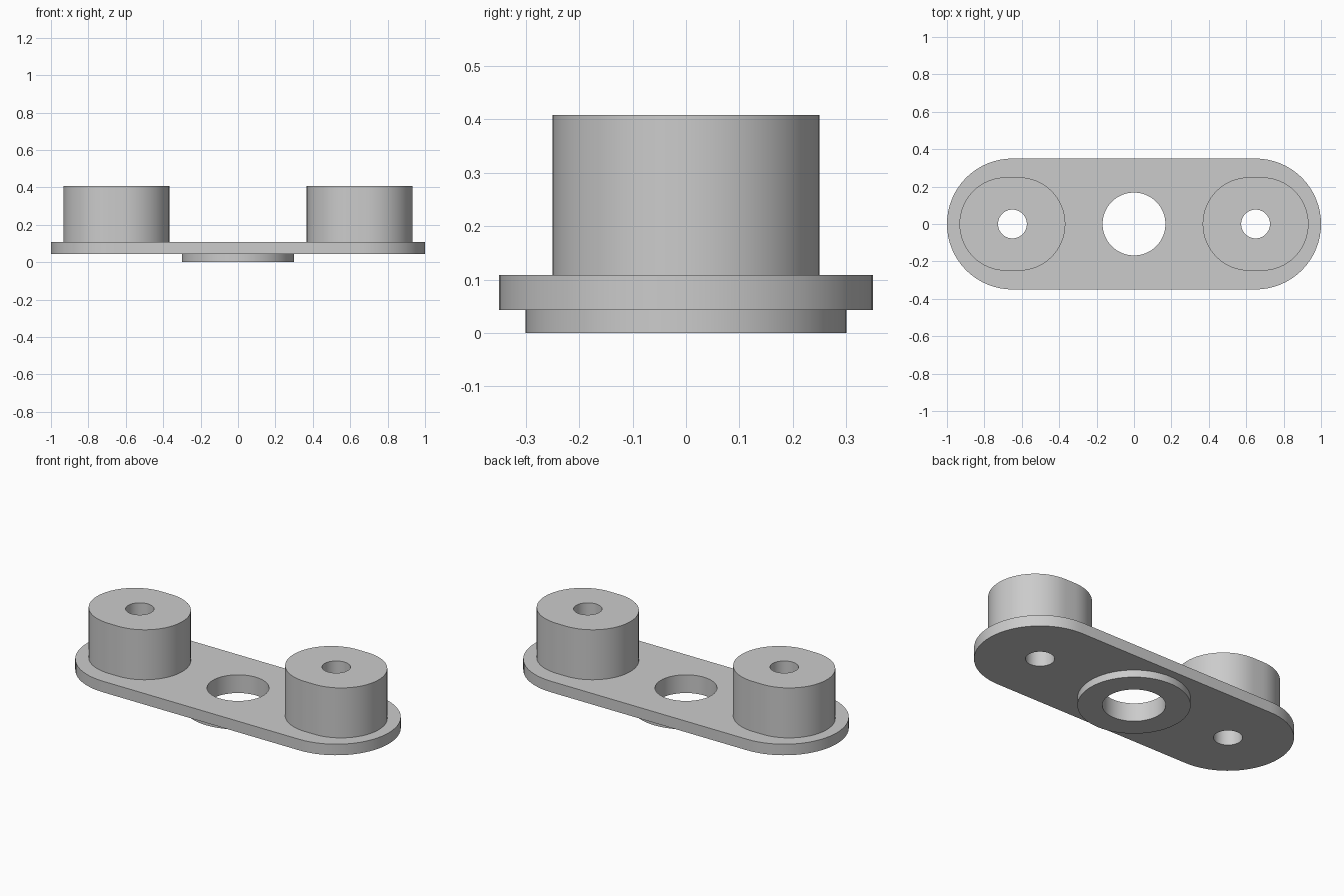
import bpy, bmesh, math
from mathutils import Vector

cube = bpy.data.objects.get("Cube")
if cube:
    bpy.data.objects.remove(cube, do_unlink=True)

grey = bpy.data.materials.new("light grey")
grey.use_nodes = True
colour = (0.6, 0.6, 0.6, 1)
grey.diffuse_color = colour
grey.node_tree.nodes["Principled BSDF"].inputs["Base Color"].default_value = colour

# Heights of the stacked levels
BASE, PLATE_LOW, PLATE_TOP, BOSS_TOP = 0, 0.043, 0.109, 0.408
BOSS_X = 0.65


def slot(cx, radius, half_straight=0, steps=32):
    """Counter-clockwise rounded slot outline, or a circle if it has no straight."""
    points = []
    for side, start in ((1, -math.pi / 2), (-1, math.pi / 2)):
        count = steps + 1 if half_straight else steps
        for i in range(count):
            a = start + math.pi * i / steps
            points.append((cx + side * half_straight + radius * math.cos(a),
                           radius * math.sin(a)))
    return points


def wall(bm, outline, z0, z1, inward=False):
    """Vertical wall along an outline, facing out or into a hole."""
    low = [bm.verts.new((x, y, z0)) for x, y in outline]
    high = [bm.verts.new((x, y, z1)) for x, y in outline]
    for i in range(len(outline)):
        j = (i + 1) % len(outline)
        quad = [low[i], low[j], high[j], high[i]]
        bm.faces.new(quad[::-1] if inward else quad)


def cap(bm, outlines, z, up):
    """Flat face bounded by the first outline, pierced by the others."""
    edges = []
    for outline in outlines:
        ring = [bm.verts.new((x, y, z)) for x, y in outline]
        edges += [bm.edges.new((ring[i - 1], ring[i])) for i in range(len(ring))]
    filled = bmesh.ops.triangle_fill(bm, edges=edges, use_beauty=True,
                                     normal=Vector((0, 0, 1)))
    for face in filled["geom"]:
        if isinstance(face, bmesh.types.BMFace):
            face.normal_update()
            if (face.normal.z > 0) != up:
                face.normal_flip()


def finish(name, bm):
    bmesh.ops.remove_doubles(bm, verts=bm.verts, dist=0.0001)
    mesh = bpy.data.meshes.new(name)
    bm.to_mesh(mesh)
    bm.free()
    mesh.materials.append(grey)
    obj = bpy.data.objects.new(name, mesh)
    bpy.context.collection.objects.link(obj)
    bpy.ops.object.select_all(action='DESELECT')
    obj.select_set(True)
    bpy.context.view_layer.objects.active = obj
    bpy.ops.object.shade_smooth_by_angle(angle=math.radians(30))


plate_edge = slot(0, 0.35, BOSS_X)
collar_edge = slot(0, 0.3)
centre_hole = slot(0, 0.168)
sides = {"left": BOSS_X, "right": -BOSS_X}
boss_edges = {s: slot(x, 0.25, 0.033) for s, x in sides.items()}
bolt_holes = {s: slot(x, 0.077) for s, x in sides.items()}

# Base plate, open where the bosses and the collar join it
bm = bmesh.new()
wall(bm, plate_edge, PLATE_LOW, PLATE_TOP)
cap(bm, [plate_edge, centre_hole, *boss_edges.values()], PLATE_TOP, True)
cap(bm, [plate_edge, collar_edge, *bolt_holes.values()], PLATE_LOW, False)
finish("base_plate", bm)

# Bosses, with bolt holes running through the plate
for side in sides:
    bm = bmesh.new()
    wall(bm, boss_edges[side], PLATE_TOP, BOSS_TOP)
    wall(bm, bolt_holes[side], PLATE_LOW, BOSS_TOP, inward=True)
    cap(bm, [boss_edges[side], bolt_holes[side]], BOSS_TOP, True)
    finish(side + "_boss", bm)

# Collar under the plate, with the centre hole
bm = bmesh.new()
wall(bm, collar_edge, BASE, PLATE_LOW)
wall(bm, centre_hole, BASE, PLATE_TOP, inward=True)
cap(bm, [collar_edge, centre_hole], BASE, False)
finish("centre_collar", bm)
